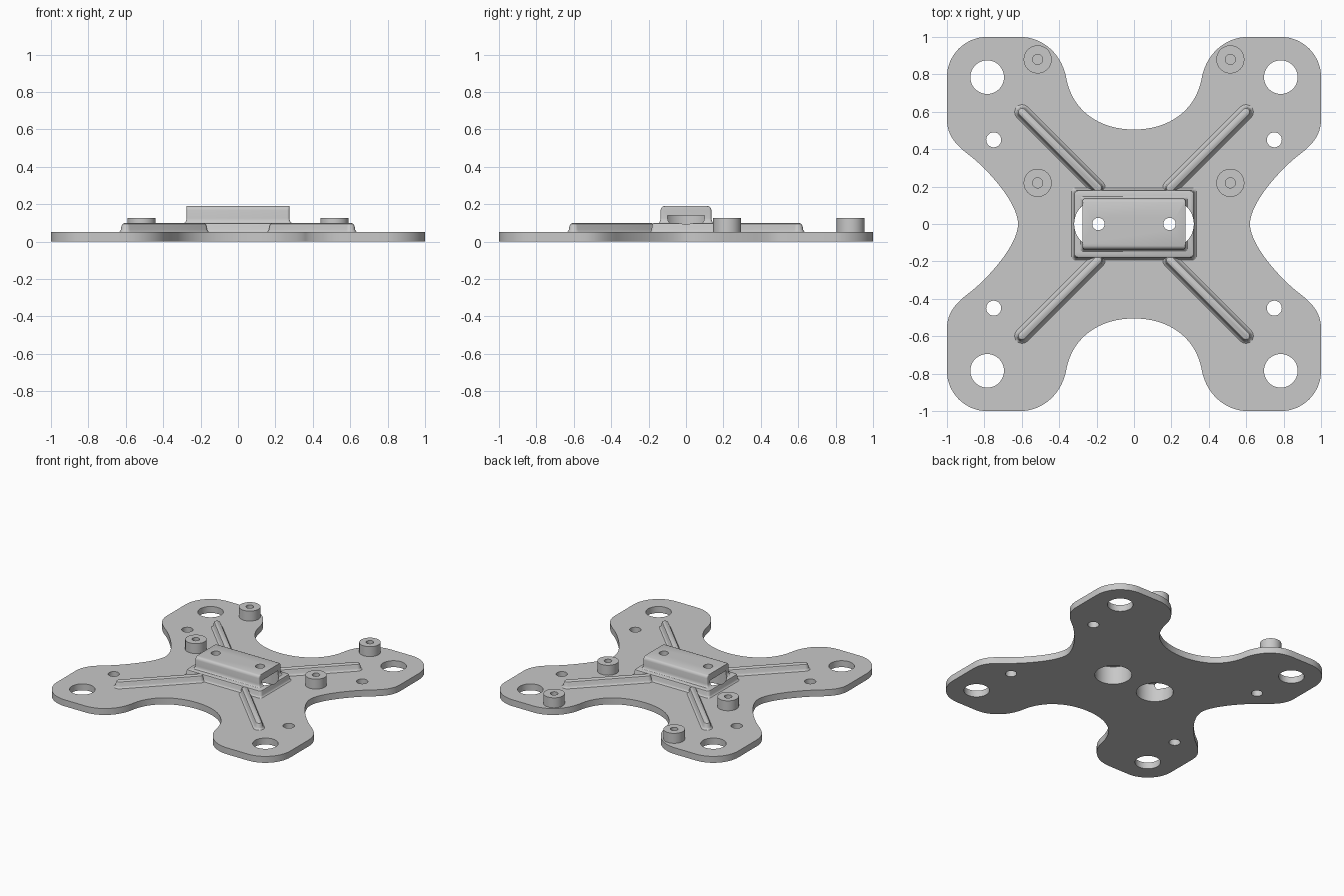
import bpy
import bmesh
from math import cos, sin, pi, radians
from mathutils import Vector, Matrix
from mathutils.geometry import interpolate_bezier

cube = bpy.data.objects.get("Cube")
if cube:
    bpy.data.objects.remove(cube, do_unlink=True)

grey = bpy.data.materials.new("matte_grey")
grey.use_nodes = True
grey.diffuse_color = (0.58, 0.58, 0.58, 1)
grey.node_tree.nodes["Principled BSDF"].inputs["Base Color"].default_value = grey.diffuse_color


def add_object(name, bm):
    bmesh.ops.recalc_face_normals(bm, faces=bm.faces)
    mesh = bpy.data.meshes.new(name)
    bm.to_mesh(mesh)
    bm.free()
    mesh.materials.append(grey)
    ob = bpy.data.objects.new(name, mesh)
    bpy.context.collection.objects.link(ob)
    return ob


def loft(bm, rings, closed=False):
    """Skin a stack of equal rings, capped or wrapped round on itself."""
    loops = [[bm.verts.new(p) for p in ring] for ring in rings]
    pairs = list(zip(loops, loops[1:]))
    if closed:
        pairs.append((loops[-1], loops[0]))
    else:
        bm.faces.new(loops[0])
        bm.faces.new(loops[-1])
    for a, b in pairs:
        for i in range(len(a)):
            j = (i + 1) % len(a)
            bm.faces.new((a[i], a[j], b[j], b[i]))


def rounded_rect(hx, hy, r, z, steps=6):
    ring = []
    for q, (sx, sy) in enumerate(((1, 1), (-1, 1), (-1, -1), (1, -1))):
        for k in range(steps + 1):
            a = (q + k / steps) * pi / 2
            ring.append(Vector((sx * (hx - r) + r * cos(a), sy * (hy - r) + r * sin(a), z)))
    return ring


def circle(x, y, r, z, n=48):
    return [Vector((x + r * cos(2 * pi * k / n), y + r * sin(2 * pi * k / n), z)) for k in range(n)]


def cut(ob, cutter):
    mod = ob.modifiers.new("holes", 'BOOLEAN')
    mod.operation = 'DIFFERENCE'
    mod.solver = 'EXACT'
    mod.object = cutter
    bpy.context.view_layer.objects.active = ob
    bpy.ops.object.modifier_apply(modifier=mod.name)


def hole_cutter(name, holes):
    bm = bmesh.new()
    for x, y, r, low, high in holes:
        loft(bm, [circle(x, y, r, low), circle(x, y, r, high)])
    ob = add_object(name, bm)
    ob.hide_render = True
    return ob


# Base plate: one quarter of the outline, mirrored round
segments = [
    ((.62, 0), (.62, .12), (.80, .31), (.89, .375)),
    ((.89, .375), (.96, .43), (1, .48), (1, .56)),
    ((1, .785), (1, .904), (.904, 1), (.785, 1)),
    ((.61, 1), (.48, 1), (.38, .90), (.36, .77)),
    ((.36, .77), (.325, .60), (.18, .505), (0, .505)),
]
quarter = []
for seg in segments:
    for p in interpolate_bezier(*[Vector((*c, 0)) for c in seg], 17):
        if not quarter or (p - quarter[-1]).length > 1e-4:
            quarter.append(p)
half = quarter + [Vector((-p.x, p.y, 0)) for p in quarter[-2::-1]]
outline = half + [Vector((p.x, -p.y, 0)) for p in half[-2:0:-1]]
bm = bmesh.new()
loft(bm, [outline, [p + Vector((0, 0, .05)) for p in outline]])
plate = add_object("base_plate", bm)

# Raised pad in the middle, flared at its foot
bm = bmesh.new()
loft(bm, [rounded_rect(.315 + d, .175 + d, .02, z) for d, z in
          ((.022, .048), (.014, .053), (.009, .063), (.007, .085), (.003, .096), (-.005, .1))])
pad = add_object("center_pad", bm)

# Bridge block: long top edges rounded, ends flat
bm = bmesh.new()
loft(bm, [rounded_rect(hx, hy, .012, z) for hx, hy, z in
          ((.292, .152, .097), (.283, .143, .102), (.277, .138, .112), (.275, .136, .125),
           (.275, .136, .168), (.275, .133, .179), (.275, .126, .187), (.275, .117, .19))])
bridge = add_object("bridge_block", bm)

# Through holes, counterbores and screw holes
holes = [(sx * .19, 0, .13, -.05, .14) for sx in (-1, 1)]
for sx in (-1, 1):
    for sy in (-1, 1):
        holes.append((sx * .785, sy * .785, .09, -.05, .14))
        holes.append((sx * .75, sy * .45, .04, -.05, .14))
large = hole_cutter("hole_cutter", holes)
screw = hole_cutter("screw_hole_cutter", [(sx * .19, 0, .033, .12, .3) for sx in (-1, 1)])
for ob in (plate, pad, bridge):
    cut(ob, large)
cut(bridge, screw)
for ob in (large, screw):
    bpy.data.objects.remove(ob, do_unlink=True)

parts = [plate, pad, bridge]

# Diagonal stiffening ribs
for k, label in enumerate(("back_left", "back_right", "front_right", "front_left")):
    turn = Matrix.Rotation(pi / 4 + k * pi / 2, 4, 'Z')
    bm = bmesh.new()
    loft(bm, [[turn @ (p + Vector((.56, 0, 0))) for p in rounded_rect(.286 + r, r, r, z)]
              for r, z in ((.043, .048), (.034, .054), (.028, .064), (.025, .083),
                           (.020, .094), (.010, .0992))])
    parts.append(add_object("rib_" + label, bm))

# Hollow standoffs on the back half
for sx, side in ((1, "left"), (-1, "right")):
    for y, row in ((.88, "back"), (.22, "middle")):
        bm = bmesh.new()
        loft(bm, [circle(sx * .515, y, r, z) for r, z in
                  ((.075, .045), (.075, .127), (.027, .127), (.027, .045))], closed=True)
        parts.append(add_object(f"standoff_{row}_{side}", bm))

# Smooth curves, keep hard edges
bpy.ops.object.select_all(action='DESELECT')
for ob in parts:
    ob.select_set(True)
bpy.context.view_layer.objects.active = plate
bpy.ops.object.shade_smooth_by_angle(angle=radians(35))
